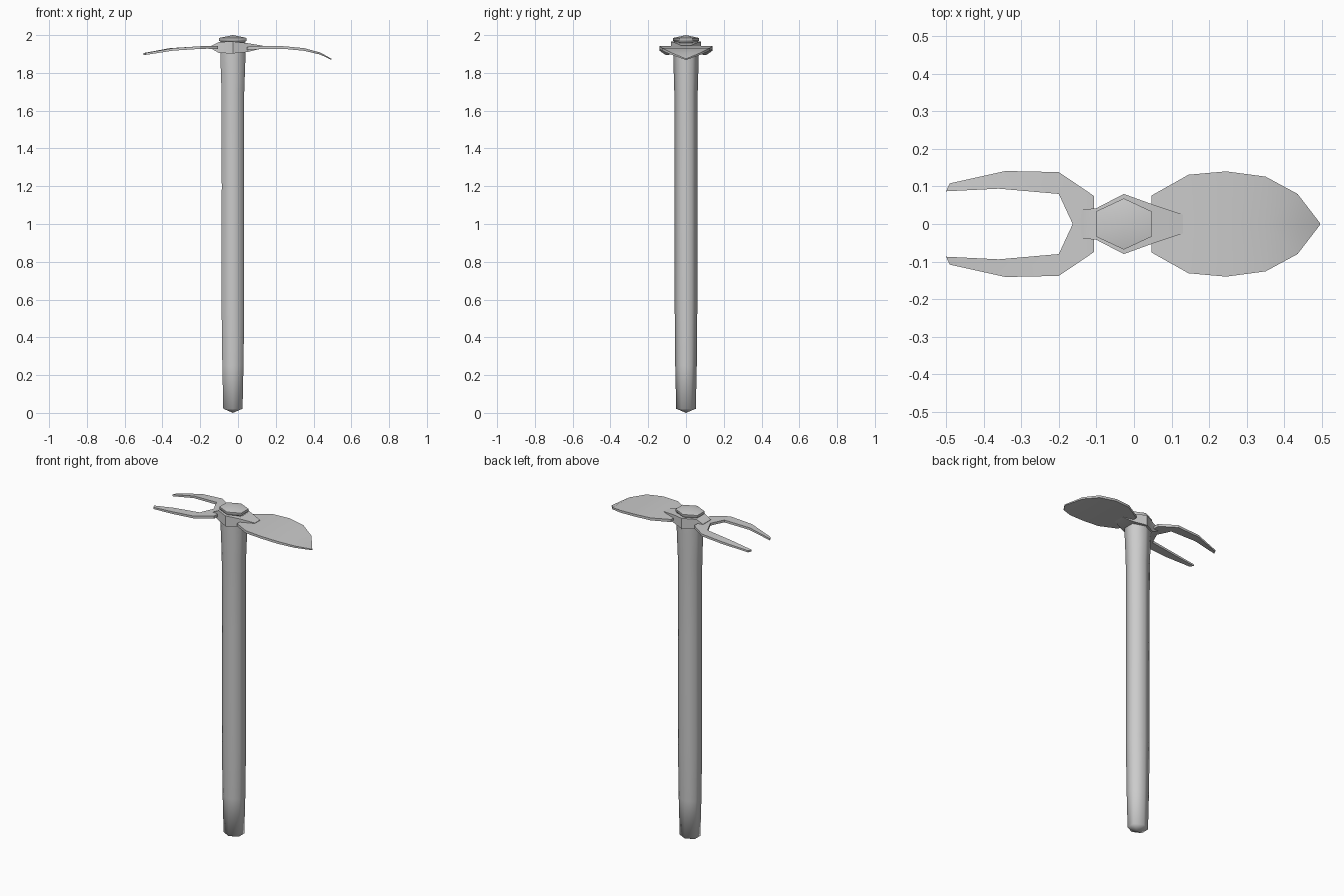
import bpy, bmesh, math

cube = bpy.data.objects.get("Cube")
if cube:
    bpy.data.objects.remove(cube, do_unlink=True)

AXIS_X = -0.027  # handle axis

grey = bpy.data.materials.new("plain grey")
grey.use_nodes = True
grey.diffuse_color = (0.6, 0.6, 0.6, 1)
grey.node_tree.nodes["Principled BSDF"].inputs["Base Color"].default_value = (0.6, 0.6, 0.6, 1)


def finish(name, bm, angle, mirror=False):
    bmesh.ops.recalc_face_normals(bm, faces=bm.faces)
    mesh = bpy.data.meshes.new(name)
    bm.to_mesh(mesh)
    bm.free()
    mesh.materials.append(grey)
    obj = bpy.data.objects.new(name, mesh)
    bpy.context.collection.objects.link(obj)
    bpy.ops.object.select_all(action="DESELECT")
    obj.select_set(True)
    bpy.context.view_layer.objects.active = obj
    if mirror:
        mod = obj.modifiers.new("Mirror", "MIRROR")
        mod.use_axis = (False, True, False)
        mod.merge_threshold = 0.0005
        bpy.ops.object.modifier_apply(modifier=mod.name)
    bpy.ops.object.shade_smooth_by_angle(angle=math.radians(angle))
    return obj


def hex_loft(name, rings):
    """Six-sided rings (z, half width x, half width y); zero widths make a point."""
    bm = bmesh.new()
    loops = []
    for z, hx, hy in rings:
        if hx == 0:
            loops.append([bm.verts.new((AXIS_X, 0, z))] * 6)
            continue
        angles = [math.radians(30 + 60 * i) for i in range(6)]
        rx = hx / math.cos(math.radians(30))
        loops.append([bm.verts.new((AXIS_X + rx * math.cos(a), hy * math.sin(a), z)) for a in angles])
    for a, b in zip(loops, loops[1:]):
        for i in range(6):
            j = (i + 1) % 6
            bm.faces.new(list(dict.fromkeys((a[i], a[j], b[j], b[i]))))
    return finish(name, bm, 65)


def plate(name, sections):
    """Mirrored plate; sections (inner x, inner y, outer x, outer y, top z, bottom z)."""
    bm = bmesh.new()
    loops = []
    for xi, yi, xo, yo, top, low in sections:
        loops.append([bm.verts.new(p) for p in
                      ((xi, yi, top), (xo, yo, top), (xo, yo, low), (xi, yi, low))])
    for a, b, sa, sb in zip(loops, loops[1:], sections, sections[1:]):
        for i in range(4):
            if i == 3 and sa[1] == 0 and sb[1] == 0:
                continue  # open on the mirror plane
            j = (i + 1) % 4
            bm.faces.new((a[i], a[j], b[j], b[i]))
    bm.faces.new(loops[0])
    bm.faces.new(loops[-1])
    return finish(name, bm, 30, mirror=True)


def centred(rows):
    return [(x, 0, x, w, top, low) for x, w, top, low in rows]


# Tapered handle with a pointed butt
hex_loft("handle", [(0, 0, 0), (0.022, 0.051, 0.052), (0.25, 0.056, 0.057),
                    (0.57, 0.060, 0.060), (1.2, 0.059, 0.061), (1.7, 0.060, 0.062),
                    (1.87, 0.066, 0.067), (1.96, 0.066, 0.067)])

# Wedge cap on top of the head
hex_loft("cap", [(1.94, 0.052, 0.050), (1.962, 0.060, 0.056), (1.97, 0.073, 0.068),
                 (1.985, 0.073, 0.068), (2.0, 0, 0)])

# Collar around the handle, tapering out over both blades
plate("collar", centred([(-0.14, 0.038, 1.944, 1.928), (-0.1, 0.042, 1.964, 1.905),
                         (AXIS_X, 0.08, 1.966, 1.903), (0.047, 0.053, 1.958, 1.91),
                         (0.13, 0.025, 1.944, 1.93)]))

# Broad leaf-shaped blade, curving down to a point
plate("leaf_blade", centred([(0.047, 0.076, 1.938, 1.922), (0.145, 0.131, 1.942, 1.927),
                             (0.245, 0.14, 1.941, 1.927), (0.35, 0.126, 1.931, 1.917),
                             (0.435, 0.08, 1.908, 1.897), (0.495, 0.002, 1.875, 1.869)]))

# Two-pronged fork on the other side
plate("fork", [(-0.107, 0, -0.107, 0.075, 1.942, 1.926),
               (-0.163, 0, -0.163, 0.113, 1.942, 1.928),
               (-0.2, 0.08, -0.2, 0.138, 1.941, 1.927),
               (-0.36, 0.094, -0.342, 0.141, 1.931, 1.918),
               (-0.5, 0.087, -0.49, 0.108, 1.905, 1.895)])
